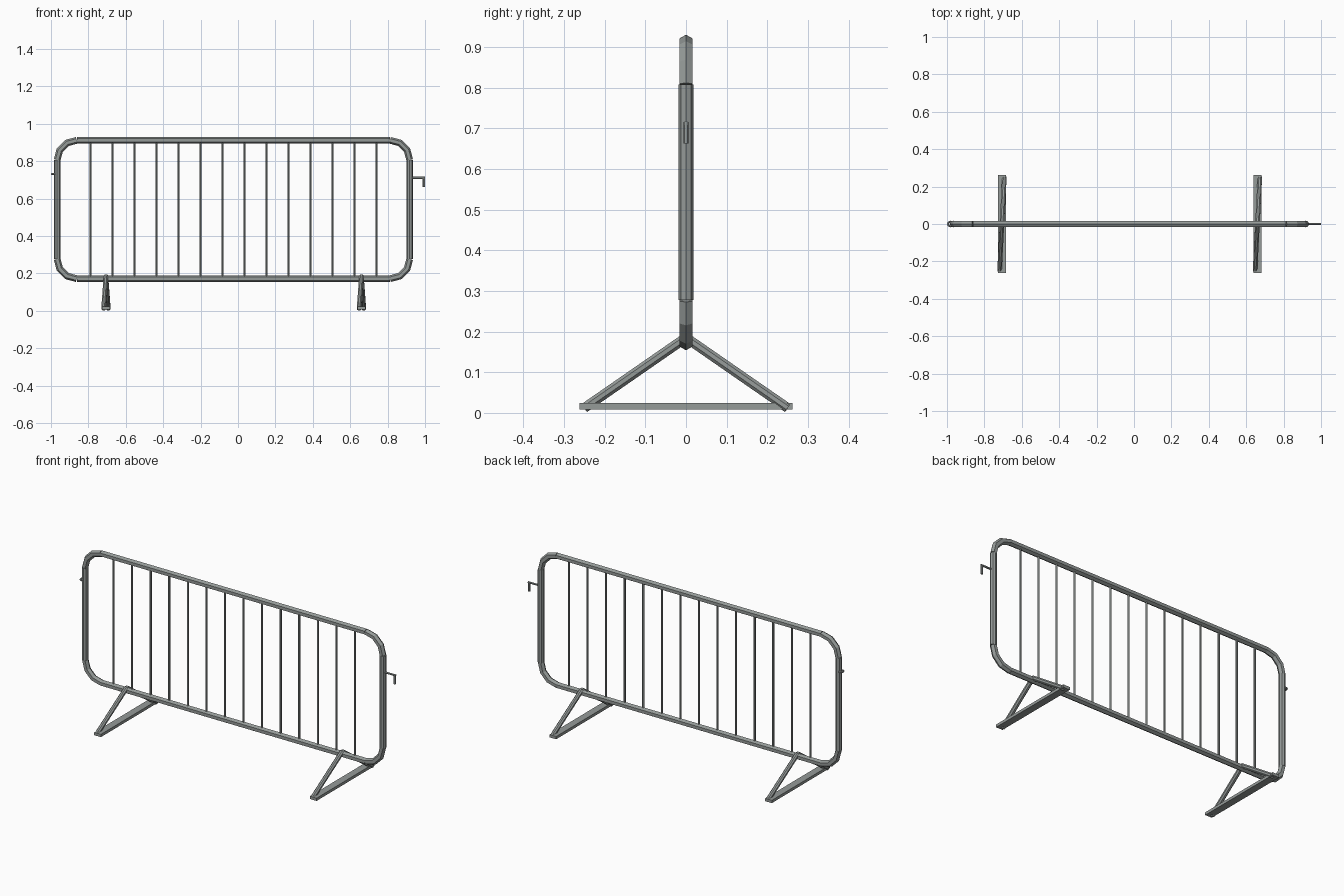
import bpy, bmesh, math
from mathutils import Vector, Matrix

if "Cube" in bpy.data.objects:
    bpy.data.objects.remove(bpy.data.objects["Cube"])

steel = bpy.data.materials.new("galvanised_grey")
steel.diffuse_color = (0.30, 0.325, 0.317, 1)
steel.use_nodes = True
steel.node_tree.nodes["Principled BSDF"].inputs["Base Color"].default_value = steel.diffuse_color


def finish(name, bm):
    bmesh.ops.recalc_face_normals(bm, faces=bm.faces)
    me = bpy.data.meshes.new(name)
    bm.to_mesh(me)
    bm.free()
    me.materials.append(steel)
    ob = bpy.data.objects.new(name, me)
    bpy.context.collection.objects.link(ob)
    return ob


def sweep(name, pts, r, sides, phase=0.0, ref=(0, 1, 0)):
    """Mitred faceted tube along a path; ref fixes where the first corner sits."""
    pts = [Vector(p) for p in pts]
    bm = bmesh.new()
    rings = []
    for i, p in enumerate(pts):
        a = (p - pts[i - 1]).normalized() if i > 0 else None
        b = (pts[i + 1] - p).normalized() if i < len(pts) - 1 else None
        d = ((a or b) + (b or a)).normalized()
        u = Vector(ref)
        u = (u - d * u.dot(d)).normalized()
        v = d.cross(u)
        k = 1 / max(0.5, d.dot(a or b))
        rings.append([bm.verts.new(p + u * r * math.cos(t) + v * r * k * math.sin(t))
                      for t in (phase + 2 * math.pi * j / sides for j in range(sides))])
    for q, s in zip(rings, rings[1:]):
        for j in range(sides):
            n = (j + 1) % sides
            bm.faces.new((q[j], q[n], s[n], s[j]))
    bm.faces.new(rings[0])
    bm.faces.new(rings[-1])
    return finish(name, bm)


# Frame: rails, uprights and three-step rounded corners
L, R, B, T, C, TUBE = -0.967, 0.918, 0.172, 0.912, 0.105, 0.018
HEX = math.pi / 6
for label, z in (("bottom", B), ("top", T)):
    sweep(label + "_rail", [(L + C, 0, z), (R - C, 0, z)], TUBE, 6, HEX)
for label, x in (("left", L), ("right", R)):
    sweep(label + "_upright", [(x, 0, B + C), (x, 0, T - C)], TUBE, 8)
for sx, x in ((-1, L), (1, R)):
    for sz, z in ((-1, B), (1, T)):
        arc = [(x - sx * C * (1 - math.cos(t)), 0, z - sz * C * (1 - math.sin(t)))
               for t in (math.radians(30 * k) for k in range(4))]
        sweep("frame_corner", arc, TUBE, 6, HEX)

# Infill bars
for i in range(14):
    x = -0.788 + i * 0.1176
    sweep("infill_bar", [(x, 0, B), (x, 0, T)], 0.0055, 6)

# Feet: flat floor bar with two slightly splayed struts
for x in (-0.706, 0.66):
    bm = bmesh.new()
    bmesh.ops.create_cube(bm, size=1, matrix=Matrix.Translation((x, 0, 0.0165))
                          @ Matrix.Diagonal((0.042, 0.524, 0.016, 1)))
    finish("floor_bar", bm)
    for s in (-1, 1):
        sweep("leg_strut", [(x, 0, 0.185), (x + s * 0.013, s * 0.25, 0.012)],
              0.013, 8, math.pi / 8, (1, 0, 0))

# Connecting hook on the right
sweep("hook_arm", [(R, 0, 0.712), (0.999, 0, 0.712)], 0.006, 6, HEX)
sweep("hook_pin", [(0.993, 0, 0.715), (0.993, 0, 0.662)], 0.0065, 6)

# Receiving ring on the left
bpy.ops.mesh.primitive_torus_add(location=(-0.982, 0, 0.732), major_radius=0.0125,
                                 minor_radius=0.0055, major_segments=8, minor_segments=6)
ring = bpy.context.object
ring.name = "hook_ring"
ring.data.materials.append(steel)
